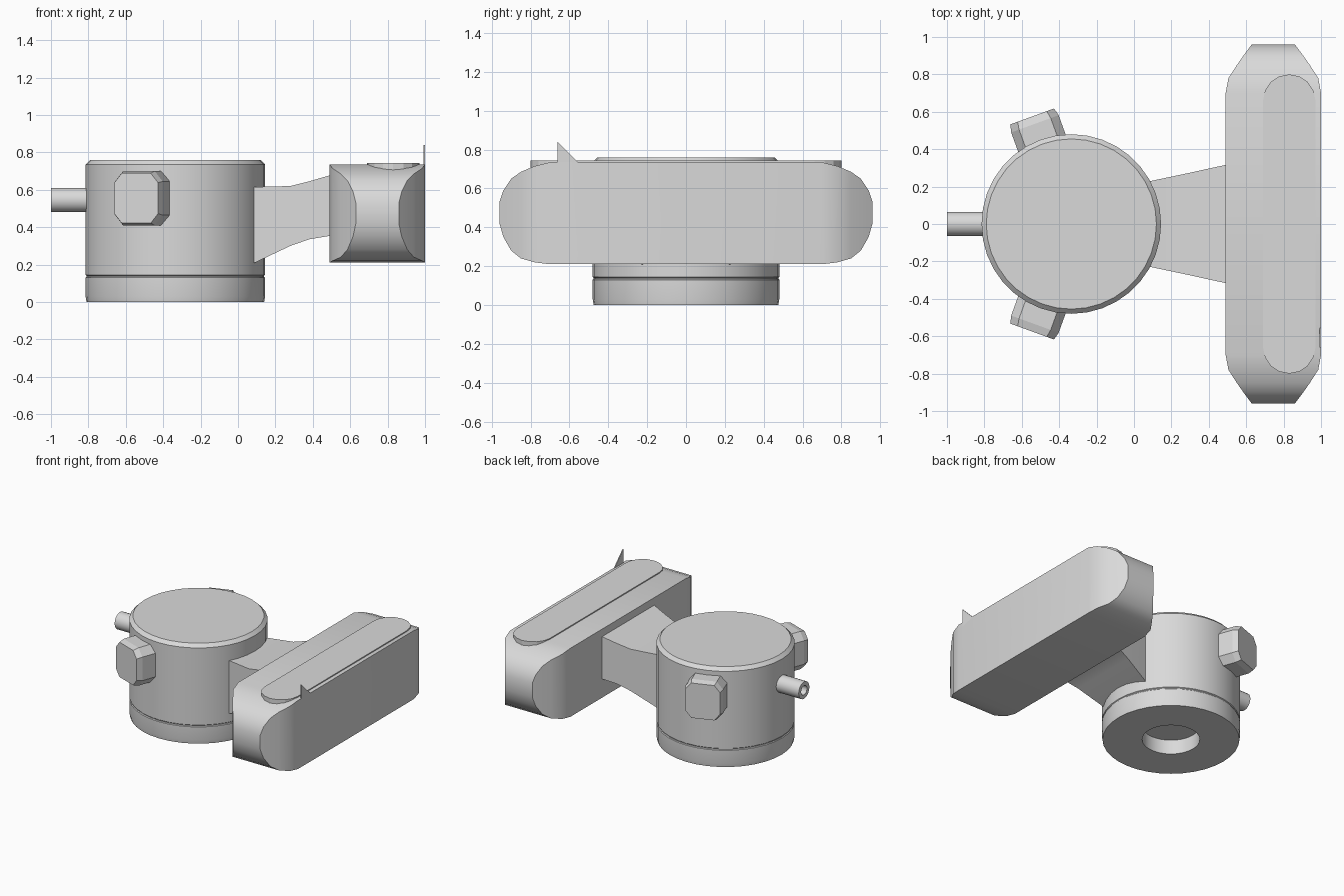
import bpy, bmesh, math
from mathutils import Matrix, Vector

cube = bpy.data.objects.get("Cube")
if cube:
    bpy.data.objects.remove(cube, do_unlink=True)

grey = bpy.data.materials.new("plain_grey")
grey.use_nodes = True
GREY = (0.7, 0.7, 0.7, 1)
grey.diffuse_color = GREY
for node in grey.node_tree.nodes:
    if node.type == 'BSDF_PRINCIPLED':
        node.inputs["Base Color"].default_value = GREY


def finish(name, bm, matrix=None, smooth=None):
    """Turn a bmesh into a named, coloured object."""
    bmesh.ops.remove_doubles(bm, verts=bm.verts, dist=1e-5)
    bmesh.ops.recalc_face_normals(bm, faces=bm.faces)
    if matrix:
        bm.transform(matrix)
    mesh = bpy.data.meshes.new(name)
    bm.to_mesh(mesh)
    bm.free()
    mesh.materials.append(grey)
    obj = bpy.data.objects.new(name, mesh)
    bpy.context.collection.objects.link(obj)
    if smooth:
        bpy.ops.object.select_all(action='DESELECT')
        obj.select_set(True)
        bpy.context.view_layer.objects.active = obj
        bpy.ops.object.shade_smooth_by_angle(angle=math.radians(smooth))
    return obj


def loft(name, rings, matrix=None, smooth=None):
    """Skin a row of equal-sized rings and cap both ends."""
    bm = bmesh.new()
    rows = [[bm.verts.new(p) for p in ring] for ring in rings]
    for a, b in zip(rows, rows[1:]):
        for i in range(len(a)):
            j = (i + 1) % len(a)
            bm.faces.new((a[i], a[j], b[j], b[i]))
    bm.faces.new(rows[0])
    bm.faces.new(rows[-1])
    return finish(name, bm, matrix, smooth)


def lathe(name, profile, steps, matrix):
    """Revolve (radius, height) points round z."""
    rings = []
    for r, z in profile:
        rings.append([(r * math.cos(math.tau * i / steps),
                       r * math.sin(math.tau * i / steps), z) for i in range(steps)])
    return loft(name, rings, matrix, 25)


# Round body with bevelled lid, seam near the foot and a socket underneath
centre = Vector((-0.335, 0, 0))
lathe("round_body",
      [(0.2, 0.11), (0.2, 0), (0.475, 0), (0.48, 0.03), (0.48, 0.13), (0.475, 0.135),
       (0.475, 0.14), (0.48, 0.145), (0.48, 0.735), (0.455, 0.76)],
      36, Matrix.Translation(centre))

# Hollow side pipe
lathe("side_pipe",
      [(0.035, 0.08), (0.035, 0.25), (0.065, 0.25), (0.065, 0)], 20,
      Matrix.Translation((-0.75, 0, 0.545)) @ Matrix.Rotation(-math.pi / 2, 4, 'Y'))

# Faceted lugs, pointing out from the body on both sides
outline = [(-0.135, -0.09), (-0.135, 0.09), (-0.09, 0.145), (0.09, 0.145),
           (0.135, 0.09), (0.135, -0.09), (0.09, -0.145), (-0.09, -0.145)]
for side, name in ((1, "back_lug"), (-1, "front_lug")):
    turn = Matrix.Rotation(side * math.radians(110), 4, 'Z')
    rings = [[(depth, u * grow, v * grow) for u, v in outline]
             for depth, grow in ((0.4, 1), (0.57, 1), (0.612, 0.92))]
    loft(name, rings, Matrix.Translation(centre + Vector((0, 0, 0.555))) @ turn)

# Flared arm joining the body to the bar
arm = []
for x, half, low, high in ((0.05, 0.22, 0.2, 0.615), (0.09, 0.23, 0.21, 0.615),
                           (0.28, 0.27, 0.3, 0.62), (0.38, 0.292, 0.335, 0.645),
                           (0.5, 0.318, 0.355, 0.68)):
    arm.append([(x, -half, low), (x, half, low), (x, half, high), (x, -half, high)])
loft("arm", arm, smooth=25)

# Long bar with ends that round off in height and taper in width
ends = [(0.7, 0, 0.21, 0.735), (0.78, 0.015, 0.22, 0.715), (0.85, 0.06, 0.24, 0.685),
        (0.9, 0.095, 0.28, 0.65), (0.94, 0.125, 0.35, 0.59), (0.96, 0.14, 0.42, 0.53)]
stations = [(-e[0], *e[1:]) for e in reversed(ends)] + ends
bar = []
for y, inset, low, high in stations:
    left, right = 0.49 + inset, 1.0 - inset
    bar.append([(left, y, low), (right, y, low), (right, y, high), (left, y, high)])
loft("long_bar", bar, smooth=30)

# Raised stadium-shaped strip on top of the bar
stadium = []
for end in (1, -1):
    for i in range(9):
        a = math.pi * i / 8
        stadium.append((0.83 + end * 0.14 * math.cos(a),
                        end * (0.66 + 0.14 * math.sin(a))))
loft("top_strip", [[(x, y, z) for x, y in stadium] for z in (0.67, 0.743)])

# Thin pointed fin on the outer edge of the bar
fin = ((-0.66, 0.84), (-0.66, 0.7), (-0.55, 0.73))
loft("edge_fin", [[(x, y, z) for y, z in fin] for x in (0.993, 1.0)])
